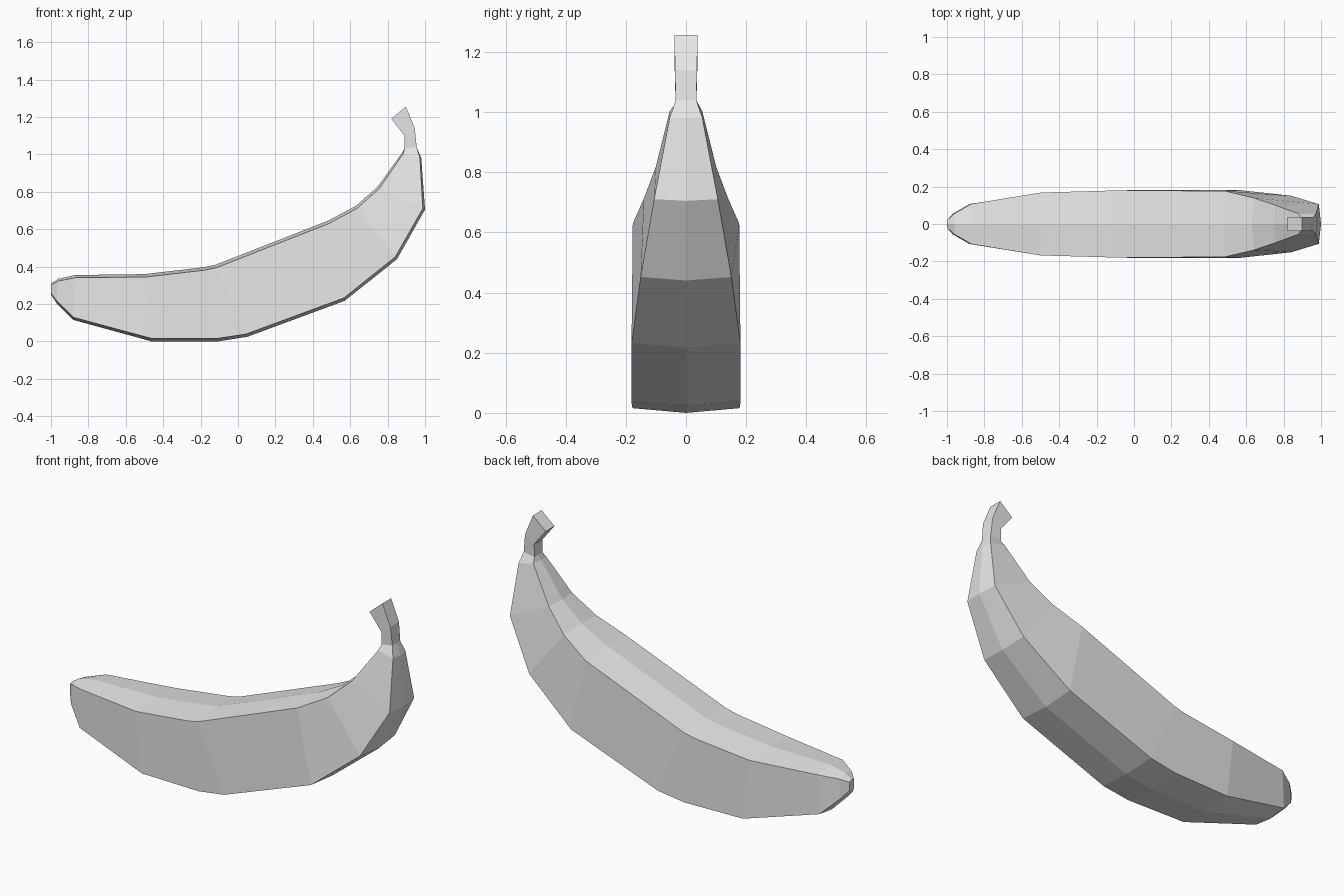
import bpy, bmesh
from mathutils import Vector

cube = bpy.data.objects.get("Cube")
if cube:
    bpy.data.objects.remove(cube, do_unlink=True)

# One flat grey
grey = bpy.data.materials.new("light grey")
grey.use_nodes = True
colour = (0.8, 0.8, 0.8, 1.0)
grey.diffuse_color = colour
grey.node_tree.nodes["Principled BSDF"].inputs["Base Color"].default_value = colour


def loft(name, rings):
    """Skin hexagonal sections: inner ridge, outer ridge, half widths, ridge height."""
    bm = bmesh.new()
    loops = []
    for (ix, iz), (ox, oz), w_in, w_out, ridge in rings:
        inner, outer = Vector((ix, 0, iz)), Vector((ox, 0, oz))
        step = (outer - inner).normalized() * ridge
        a, b = inner + step, outer - step
        y_in, y_out = Vector((0, w_in, 0)), Vector((0, w_out, 0))
        section = [inner, a + y_in, b + y_out, outer, b - y_out, a - y_in]
        loops.append([bm.verts.new(p) for p in section])
    for r, s in zip(loops, loops[1:]):
        for i in range(6):
            j = (i + 1) % 6
            bm.faces.new((r[i], r[j], s[j], s[i]))
    bm.faces.new(loops[0])
    bm.faces.new(loops[-1][::-1])
    bmesh.ops.recalc_face_normals(bm, faces=bm.faces)
    mesh = bpy.data.meshes.new(name)
    bm.to_mesh(mesh)
    bm.free()
    mesh.materials.append(grey)
    obj = bpy.data.objects.new(name, mesh)
    bpy.context.collection.objects.link(obj)
    return obj


# Neck section shared by the fruit body and its stem
neck = ((0.89, 1.03), (0.955, 1.04), 0.034, 0.034, 0.0)

# Curved fruit body, from blunt tip to neck
loft("fruit_body", [
    ((-1.0, 0.31), (-1.0, 0.25), 0.02, 0.02, 0.008),
    ((-0.96, 0.335), (-0.97, 0.205), 0.055, 0.055, 0.012),
    ((-0.87, 0.355), (-0.88, 0.115), 0.107, 0.107, 0.014),
    ((-0.50, 0.36), (-0.46, 0.0), 0.168, 0.168, 0.016),
    ((-0.18, 0.397), (-0.11, 0.0), 0.177, 0.178, 0.016),
    ((-0.12, 0.41), (0.05, 0.025), 0.179, 0.182, 0.016),
    ((0.48, 0.645), (0.57, 0.217), 0.177, 0.181, 0.016),
    ((0.63, 0.725), (0.85, 0.44), 0.14, 0.151, 0.015),
    ((0.745, 0.825), (1.0, 0.705), 0.10, 0.106, 0.013),
    ((0.875, 1.005), (0.98, 0.98), 0.054, 0.054, 0.008),
    neck,
])

# Square stem, bent over at the end
loft("stem", [
    neck,
    ((0.89, 1.10), (0.945, 1.14), 0.037, 0.037, 0.0),
    ((0.82, 1.19), (0.897, 1.256), 0.038, 0.038, 0.0),
])
